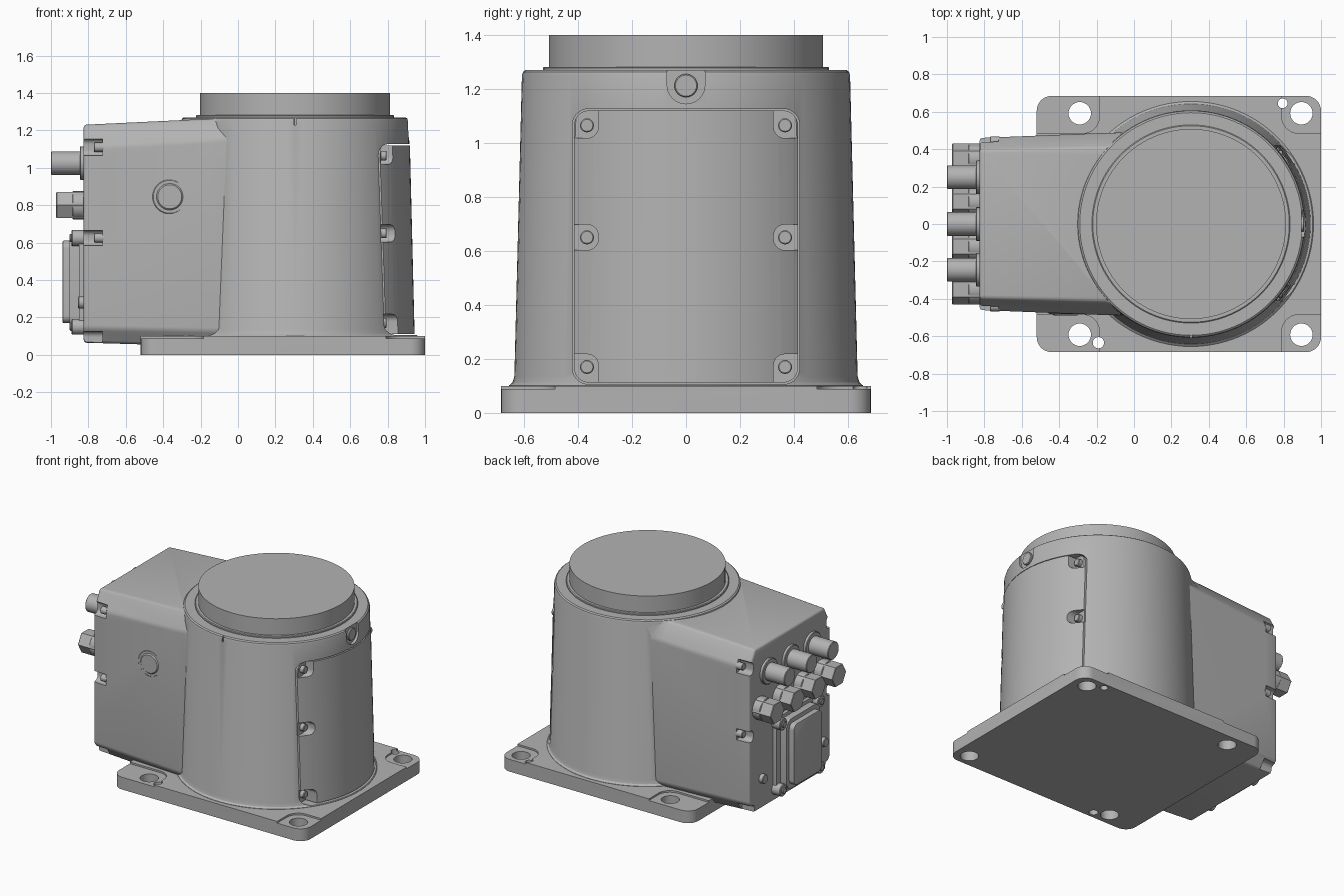
import bpy, bmesh, math
from mathutils import Vector, Matrix

if "Cube" in bpy.data.objects:
    bpy.data.objects.remove(bpy.data.objects["Cube"], do_unlink=True)

grey = bpy.data.materials.new("cast grey")
grey.use_nodes = True
GREY = (0.45, 0.45, 0.45, 1)
grey.diffuse_color = GREY
grey.node_tree.nodes["Principled BSDF"].inputs["Base Color"].default_value = GREY

CX = 0.305          # centre of the round tower
parts = []


def finish(name, bm):
    bmesh.ops.recalc_face_normals(bm, faces=bm.faces)
    mesh = bpy.data.meshes.new(name)
    bm.to_mesh(mesh)
    bm.free()
    mesh.materials.append(grey)
    ob = bpy.data.objects.new(name, mesh)
    bpy.context.collection.objects.link(ob)
    parts.append(ob)
    return ob


def loft(name, rings):
    """Skin equal-length rings of points and cap both ends."""
    bm = bmesh.new()
    rows = [[bm.verts.new(p) for p in ring] for ring in rings]
    n = len(rows[0])
    for a, b in zip(rows, rows[1:]):
        for i in range(n):
            j = (i + 1) % n
            bm.faces.new((a[i], a[j], b[j], b[i]))
    bm.faces.new(rows[0])
    bm.faces.new(rows[-1])
    return finish(name, bm)


def lathe(name, profile, origin, axis="Z", n=96, turn=0):
    """Turn (radius, height) pairs around an axis."""
    rot = Vector((0, 0, 1)).rotation_difference(
        {"X": Vector((1, 0, 0)), "-X": Vector((-1, 0, 0)),
         "-Y": Vector((0, -1, 0)), "Z": Vector((0, 0, 1))}[axis])
    rings = []
    for r, h in profile:
        angles = [2 * math.pi * i / n + turn for i in range(n)]
        rings.append([Vector(origin) + rot @ Vector((r * math.cos(a), r * math.sin(a), h))
                      for a in angles])
    return loft(name, rings)


def rod(name, origin, axis, r, length, n=32, edge=0.004, turn=0):
    return lathe(name, [(r, 0), (r, length - edge), (r - edge, length)], origin, axis, n, turn)


def slab(name, u, v, w, radius, axis="Z"):
    """Rounded rectangle spanning u by v, extruded over w along the axis."""
    pts = []
    for k, (a, b) in enumerate(((1, 1), (0, 1), (0, 0), (1, 0))):
        c = (u[a] - radius * (2 * a - 1), v[b] - radius * (2 * b - 1))
        for i in range(9):
            t = (k + i / 8) * math.pi / 2
            pts.append((c[0] + radius * math.cos(t), c[1] + radius * math.sin(t)))
    place = (lambda p, h: (p[0], p[1], h)) if axis == "Z" else (lambda p, h: (h, p[0], p[1]))
    return loft(name, [[place(p, h) for p in pts] for h in w])


def boolean(ob, tools, operation="DIFFERENCE"):
    for tool in tools:
        mod = ob.modifiers.new("cut", "BOOLEAN")
        mod.operation, mod.solver, mod.object = operation, "EXACT", tool
        bpy.context.view_layer.objects.active = ob
        bpy.ops.object.modifier_apply(modifier=mod.name)
        parts.remove(tool)
        bpy.data.objects.remove(tool, do_unlink=True)


def bevel(ob, width, segments=3):
    mod = ob.modifiers.new("bevel", "BEVEL")
    mod.width, mod.segments, mod.limit_method = width, segments, "ANGLE"
    mod.angle_limit = math.radians(25)
    bpy.context.view_layer.objects.active = ob
    bpy.ops.object.modifier_apply(modifier=mod.name)


# Base plate with spot-faced bolt holes and dowel holes
plate = slab("base_plate", (-0.52, 1.0), (-0.685, 0.685), (0, 0.1), 0.08)
cuts = []
for s in (-1, 1):
    ys = sorted((s * 0.485, s * 0.8))
    cuts.append(slab("cut", (-0.7, -0.185), ys, (0.088, 0.2), 0.09))
    cuts.append(slab("cut", (0.79, 1.2), ys, (0.088, 0.2), 0.09))
    for x in (-0.29, 0.895):
        cuts.append(rod("cut", (x, s * 0.592, -0.1), "Z", 0.06, 0.4))
cuts.append(rod("cut", (-0.19, -0.635, -0.1), "Z", 0.03, 0.4))
cuts.append(rod("cut", (0.795, 0.645, -0.1), "Z", 0.026, 0.4))
boolean(plate, cuts)

# Round tower joined with the rear housing
body = lathe("tower_housing", [(0.655, 0.05), (0.655, 0.102), (0.643, 0.112), (0.636, 0.135),
                               (0.608, 1.25), (0.604, 1.263), (0.595, 1.27)], (CX, 0, 0))


def section(x, half, top_half, z0, z1, z2, z3):
    right = [(half - 0.06, z0), (half, z1), (half, z2), (top_half, z3)]
    return [(x, y, z) for y, z in right] + [(x, -y, z) for y, z in reversed(right)]


housing = loft("housing", [section(-0.825, 0.46, 0.395, 0.065, 0.145, 1.11, 1.23),
                           section(-0.15, 0.487, 0.41, 0.045, 0.13, 1.145, 1.262),
                           section(-0.05, 0.489, 0.47, 0.045, 0.13, 1.15, 1.265),
                           section(0.3, 0.489, 0.47, 0.045, 0.13, 1.15, 1.265)])
bevel(housing, 0.015)
boolean(body, [housing], "UNION")

# Recesses: cover seat, plug face, index mark and rear screw pockets
cuts = [slab("cut", (-0.421, 0.421), (0.106, 1.126), (0.70, 1.2), 0.06, "X"),
        slab("cut", (-0.07, 0.07), (1.145, 1.4), (0.895, 1.2), 0.069, "X"),
        slab("cut", (CX - 0.005, CX + 0.005), (-0.7, -0.596), (1.23, 1.4), 0.002)]
for s in (-1, 1):
    for z0, z1, y in ((1.065, 1.155, 0.415), (0.585, 0.665, 0.415), (0.0, 0.125, 0.40)):
        cuts.append(slab("cut", sorted((s * y, s * 0.6)), (z0, z1), (-0.9, -0.725), 0.03, "X"))
boolean(body, cuts)
for s, side in ((-1, "right"), (1, "left")):
    for z in (1.11, 0.625):
        rod("rear_screw_" + side, (-0.72, s * 0.442, z), "-X", 0.025, 0.05, 20)

# Front access cover following the tower wall, with screw pockets
cover = lathe("access_cover", [(0.642, 0), (0.611, 1.25)], (CX, 0, 0))
boolean(cover, [slab("cut", (-0.415, 0.415), (0.112, 1.12), (0.69, 1.2), 0.055, "X")],
        "INTERSECT")
cuts = []
for s in (-1, 1):
    for z, low, high in ((1.065, 0.047, 0.1), (0.65, 0.047, 0.047), (0.17, 0.1, 0.047)):
        cuts.append(slab("cut", sorted((s * 0.325, s * 0.5)), (z - low, z + high),
                         (0.765, 1.2), 0.04, "X"))
        rod("cover_screw", (0.755, s * 0.367, z), "X", 0.026, 0.04, 20)
boolean(cover, cuts)
rod("tower_plug", (0.885, 0, 1.212), "X", 0.043, 0.024)

# Output flange on top
lathe("flange_lip", [(0.53, 1.26), (0.53, 1.278), (0.525, 1.282)], (CX, 0, 0))
lathe("output_flange", [(0.508, 1.26), (0.508, 1.4)], (CX, 0, 0))

# Round side button
rod("button_ring", (-0.365, -0.45, 0.845), "-Y", 0.092, 0.031, 48)
rod("button", (-0.365, -0.45, 0.845), "-Y", 0.072, 0.038, 48, 0.008)

# Rear connectors: round plugs above, hexagon plugs below
for y in (-0.245, 0, 0.25):
    rod("round_plug_flange", (-0.81, y, 1.025), "-X", 0.09, 0.035)
    rod("round_plug", (-0.81, y, 1.025), "-X", 0.063, 0.19)
for y in (-0.35, -0.12, 0.12, 0.35):
    rod("hex_plug_collar", (-0.81, y, 0.8), "-X", 0.077, 0.075)
    rod("hex_plug", (-0.81, y, 0.8), "-X", 0.08, 0.162, 6, 0.003, math.pi / 6)

# Rectangular heavy-duty connector with corner bosses
slab("connector_frame", (-0.29, 0.19), (0.11, 0.665), (-0.85, -0.8), 0.05, "X")
slab("connector_shell", (-0.235, 0.145), (0.14, 0.64), (-0.9, -0.8), 0.06, "X")
box = slab("connector_cap", (-0.205, 0.115), (0.17, 0.61), (-0.938, -0.8), 0.04, "X")
bevel(box, 0.006, 2)
for y in (-0.265, 0.165):
    for z in (0.15, 0.625):
        rod("connector_boss", (-0.81, y, z), "-X", 0.042, 0.08, 24)
        rod("connector_screw", (-0.81, y, z), "-X", 0.022, 0.09, 16)
for y in (-0.37, 0.32):
    rod("panel_stud", (-0.81, y, 0.28), "-X", 0.032, 0.045, 24)

# Smooth shading with crisp edges
for ob in parts:
    bpy.ops.object.select_all(action="DESELECT")
    ob.select_set(True)
    bpy.context.view_layer.objects.active = ob
    bpy.ops.object.shade_smooth_by_angle(angle=math.radians(30))
